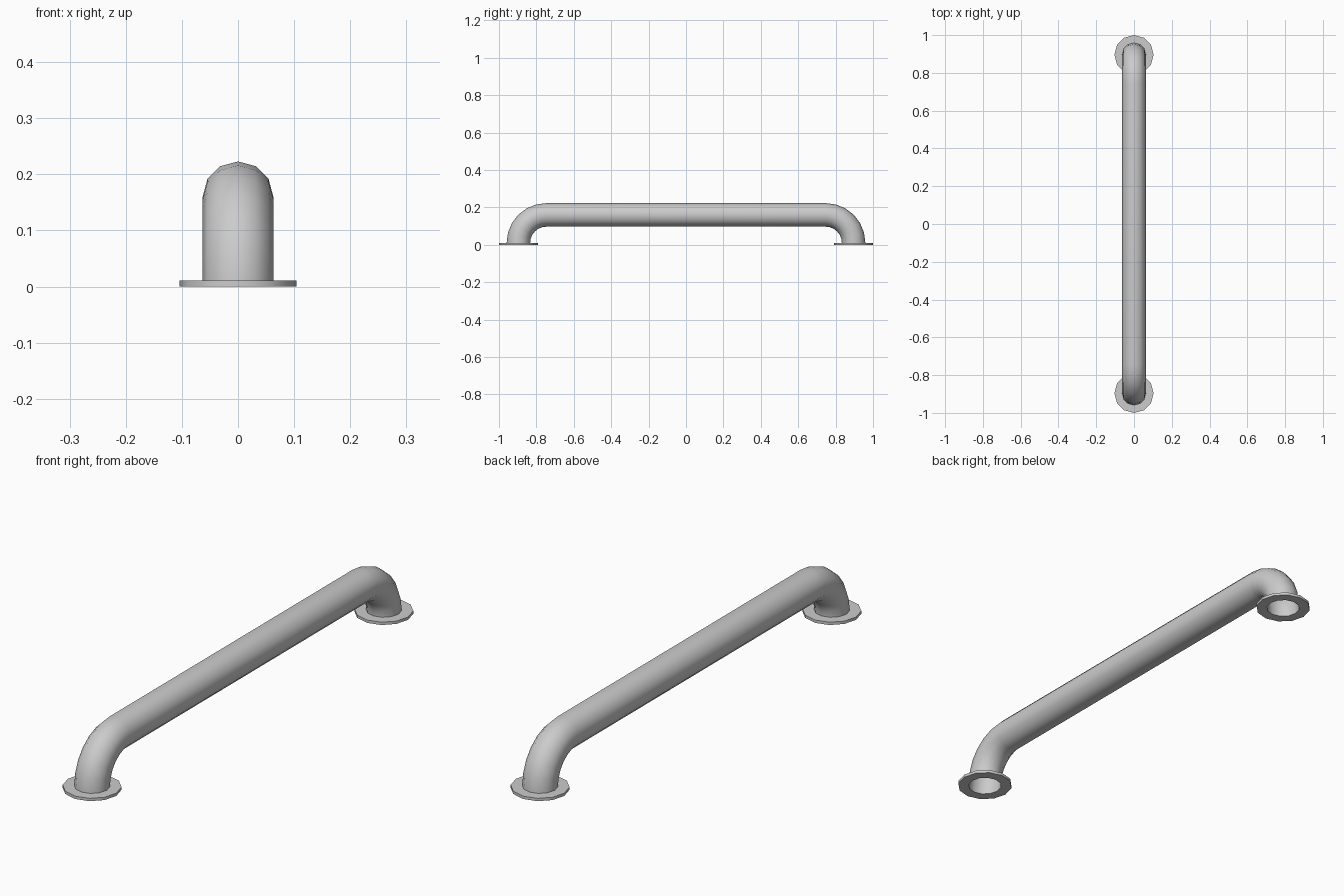
import bpy, bmesh
from math import sin, cos, pi, radians
from mathutils import Vector

if "Cube" in bpy.data.objects:
    bpy.data.objects.remove(bpy.data.objects["Cube"])

SIDES = 12
TUBE_R = 0.063
FLANGE_R = 0.104
FLANGE_H = 0.011
END_Y = 0.896
BEND_R = 0.149
BEND_STEPS = 6


def skin_rings(name, rings, closed=False):
    """Join successive rings of points with quads."""
    bm = bmesh.new()
    loops = [[bm.verts.new(p) for p in ring] for ring in rings]
    pairs = list(zip(loops, loops[1:]))
    if closed:
        pairs.append((loops[-1], loops[0]))
    for a, b in pairs:
        for i in range(SIDES):
            j = (i + 1) % SIDES
            bm.faces.new((a[i], a[j], b[j], b[i]))
    bmesh.ops.recalc_face_normals(bm, faces=bm.faces)
    mesh = bpy.data.meshes.new(name)
    bm.to_mesh(mesh)
    bm.free()
    obj = bpy.data.objects.new(name, mesh)
    bpy.context.collection.objects.link(obj)
    bpy.ops.object.select_all(action='DESELECT')
    bpy.context.view_layer.objects.active = obj
    obj.select_set(True)
    bpy.ops.object.shade_smooth_by_angle(angle=radians(35))
    return obj


def circle(center, u, v, r):
    return [center + r * (cos(2 * pi * i / SIDES) * u + sin(2 * pi * i / SIDES) * v)
            for i in range(SIDES)]


X = Vector((1, 0, 0))

# Handle tube: hollow, open at both feet, quarter bends at the ends
path = [(-END_Y, 0.0, 0.0)]
for k in range(BEND_STEPS + 1):
    a = pi / 2 * k / BEND_STEPS
    path.append((-END_Y + BEND_R * (1 - cos(a)), FLANGE_H + BEND_R * sin(a), a))
path += [(-y, z, pi - a) for y, z, a in reversed(path)]
skin_rings("handle_tube", [
    circle(Vector((0, y, z)), X, Vector((0, -cos(a), sin(a))), TUBE_R)
    for y, z, a in path])

# Mounting flanges: flat rings around the tube ends
profile = [(TUBE_R, 0), (FLANGE_R, 0), (FLANGE_R, FLANGE_H), (TUBE_R, FLANGE_H)]
for side, y in (("front", -END_Y), ("back", END_Y)):
    skin_rings(side + "_flange", [
        circle(Vector((0, y, z)), X, Vector((0, 1, 0)), r) for r, z in profile],
        closed=True)
